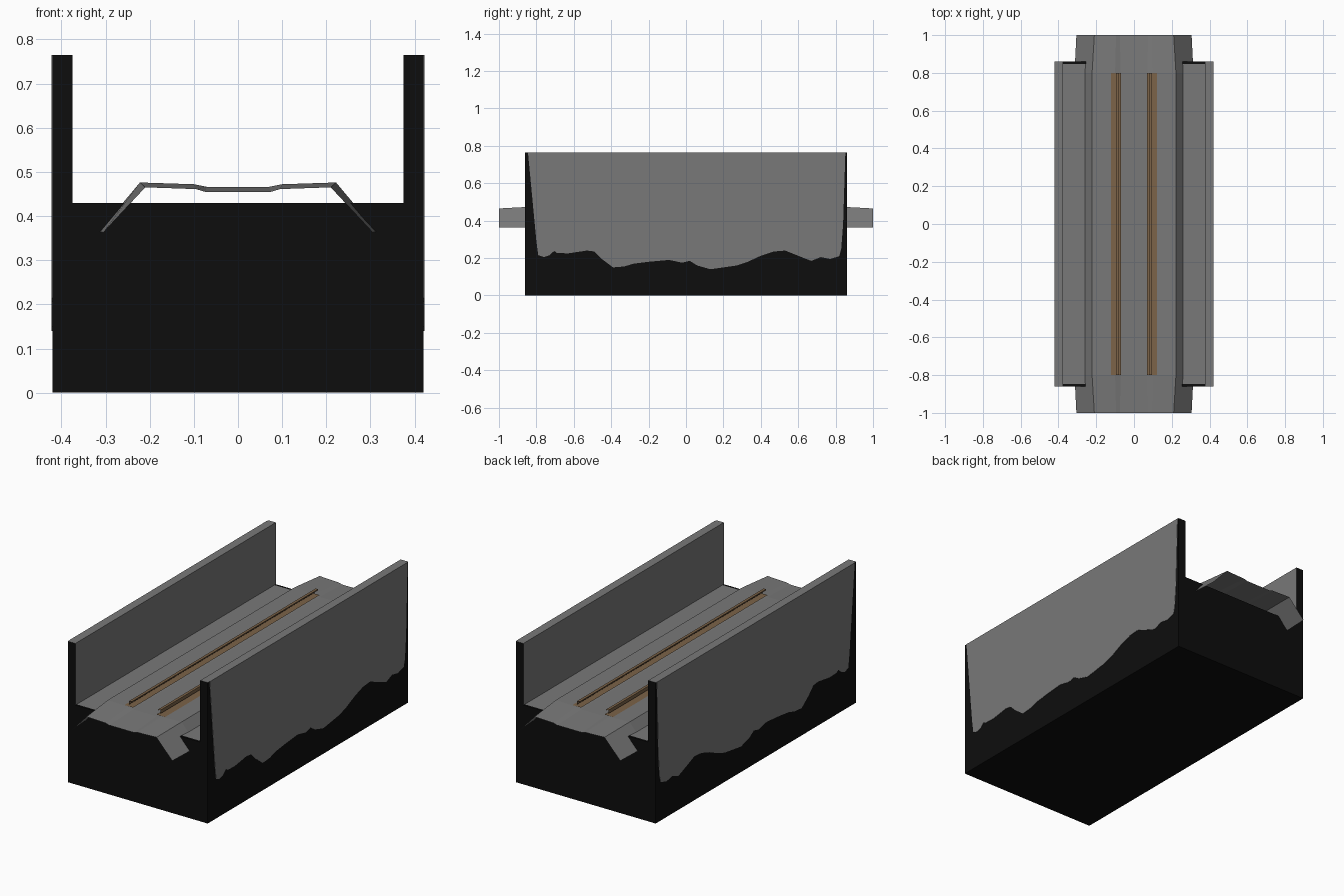
import bpy, bmesh

if "Cube" in bpy.data.objects:
    bpy.data.objects.remove(bpy.data.objects["Cube"])


def material(name, r, g, b):
    m = bpy.data.materials.new(name)
    m.diffuse_color = (r, g, b, 1)
    m.use_nodes = True
    m.node_tree.nodes["Principled BSDF"].inputs["Base Color"].default_value = m.diffuse_color
    return m


GREY = material("concrete grey", 0.19, 0.19, 0.19)
BLACK = material("black", 0.004, 0.004, 0.004)
BROWN = material("rusty brown", 0.2, 0.125, 0.065)


def finish(name, bm, mats):
    me = bpy.data.meshes.new(name)
    bm.to_mesh(me)
    bm.free()
    for m in mats:
        me.materials.append(m)
    ob = bpy.data.objects.new(name, me)
    bpy.context.collection.objects.link(ob)
    return ob


def loft(bm, sections, closed=False):
    """Skin a list of (y, [(x, z), ...]) cross-sections."""
    rows = [[bm.verts.new((x, y, z)) for x, z in pts] for y, pts in sections]
    n = len(rows[0])
    for a, b in zip(rows, rows[1:]):
        for i in range(n if closed else n - 1):
            j = (i + 1) % n
            bm.faces.new((a[i], a[j], b[j], b[i]))
    return rows


def mirrored(half):
    return [(-x, z) for x, z in reversed(half)] + half


# Trough: U-shaped block with side walls, black ends, outside and base
W, IN, L, FLOOR, TOP = 0.42, 0.375, 0.86, 0.43, 0.765
u_shape = [(-W, 0), (W, 0), (W, TOP), (IN, TOP),
           (IN, FLOOR), (-IN, FLOOR), (-IN, TOP), (-W, TOP)]
bm = bmesh.new()
rows = loft(bm, [(y, u_shape) for y in (-L, -0.848, 0.848, L)], closed=True)
bm.faces.new(rows[0])
bm.faces.new(rows[-1])
bmesh.ops.recalc_face_normals(bm, faces=bm.faces)
for f in bm.faces:
    c, n = f.calc_center_median(), f.normal
    wall_top = n.z > 0.5 and c.z > 0.6
    floor = n.z > 0.5 and abs(c.y) < 0.8
    inner = abs(n.x) > 0.5 and abs(c.x) < 0.4
    f.material_index = 0 if wall_top or floor or inner else 1
finish("trough_block", bm, [GREY, BLACK])

# Grey outer wall faces with a wavy lower edge (y, z)
wave = [(-.845, TOP), (-.80, .29), (-.79, .215), (-.76, .205), (-.73, .215),
        (-.705, .238), (-.69, .227), (-.63, .225), (-.53, .24), (-.49, .235),
        (-.45, .195), (-.39, .15), (-.33, .155), (-.28, .17), (-.2, .18),
        (-.09, .19), (-.02, .175), (.02, .185), (.06, .16), (.13, .14),
        (.2, .15), (.27, .16), (.33, .18), (.4, .212), (.47, .235),
        (.53, .24), (.58, .22), (.63, .2), (.67, .185), (.72, .205),
        (.77, .195), (.82, .21), (.83, .25), (.84, .38), (.852, TOP)]
for side, label in ((-1, "left"), (1, "right")):
    bm = bmesh.new()
    face = bm.faces.new([bm.verts.new((side * (W - 0.002), y, z)) for y, z in wave])
    out = bmesh.ops.extrude_face_region(bm, geom=[face])
    for v in out["geom"]:
        if isinstance(v, bmesh.types.BMVert):
            v.co.x += side * 0.004
    bmesh.ops.recalc_face_normals(bm, faces=bm.faces)
    finish(label + "_wall_facing", bm, [GREY])

# Track bed: thin open sheet that dips slightly toward both ends
end = mirrored([(0.075, 0.455), (0.095, 0.461), (0.21, 0.465), (0.305, 0.363)])
mid = mirrored([(0.07, 0.466), (0.10, 0.472), (0.222, 0.476), (0.315, 0.365)])
bm = bmesh.new()
loft(bm, [(-1, end), (-0.8, mid), (0.8, mid), (1, end)])
bmesh.ops.recalc_face_normals(bm, faces=bm.faces)
if sum(f.normal.z for f in bm.faces) < 0:
    bmesh.ops.reverse_faces(bm, faces=bm.faces)
finish("track_bed", bm, [GREY])

# Rails: folded sheet head over a flat foot strip
head = [(0.079, 0.499), (0.079, 0.505), (0.094, 0.505), (0.094, 0.486)]
foot = [(0.07, 0.4755), (0.122, 0.4755)]
for side, label in ((-1, "left"), (1, "right")):
    bm = bmesh.new()
    for prof in (head, foot):
        pts = [(side * x, z) for x, z in prof]
        loft(bm, [(-0.8, pts), (0.8, pts)])
    if side < 0:
        bmesh.ops.reverse_faces(bm, faces=bm.faces)
    if sum(f.normal.z for f in bm.faces) < 0:
        bmesh.ops.reverse_faces(bm, faces=bm.faces)
    bm.normal_update()
    if sum(f.normal.z for f in bm.faces) < 0:
        bmesh.ops.reverse_faces(bm, faces=bm.faces)
    finish(label + "_rail", bm, [BROWN])
